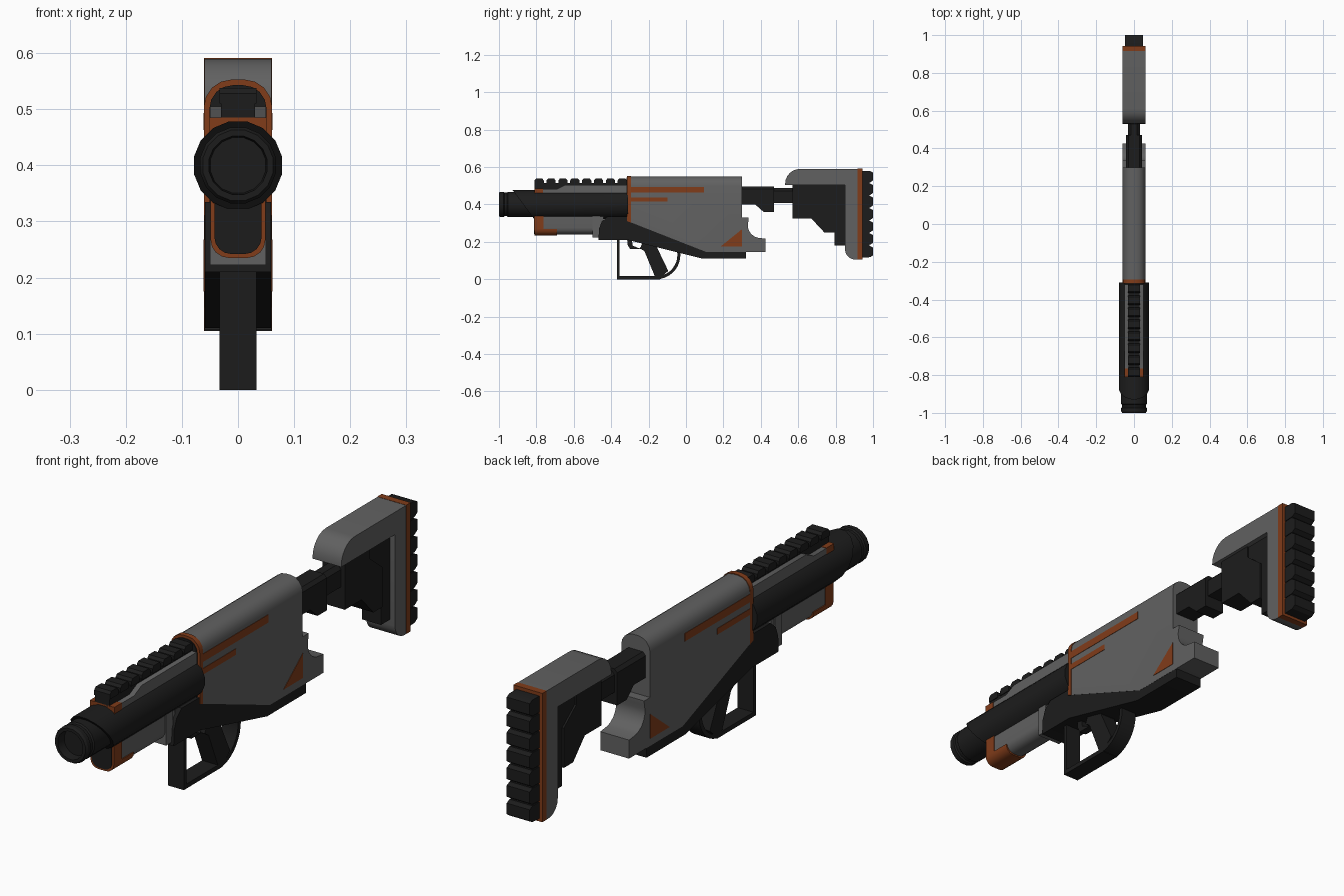
import bpy, bmesh, math
from mathutils import Vector

if "Cube" in bpy.data.objects:
    bpy.data.objects.remove(bpy.data.objects["Cube"])


def material(name, rgb):
    m = bpy.data.materials.new(name)
    m.diffuse_color = (*rgb, 1)
    m.use_nodes = True
    m.node_tree.nodes["Principled BSDF"].inputs["Base Color"].default_value = m.diffuse_color
    return m


GREY = material("grey", (0.12, 0.12, 0.12))
BLACK = material("black", (0.012, 0.012, 0.012))
ORANGE = material("orange", (0.22, 0.045, 0.01))


def finish(name, bm, mat):
    bmesh.ops.recalc_face_normals(bm, faces=bm.faces)
    me = bpy.data.meshes.new(name)
    bm.to_mesh(me)
    bm.free()
    me.materials.append(mat)
    me.polygons.foreach_set("use_smooth", [True] * len(me.polygons))
    me.set_sharp_from_angle(angle=math.radians(31))
    ob = bpy.data.objects.new(name, me)
    bpy.context.collection.objects.link(ob)
    return ob


def prism(name, pts, half, mat, x=0, round_z=None, r=0.04, seg=4):
    """Side profile (y, z) extruded across x; lengthwise edges at height round_z are rounded."""
    bm = bmesh.new()
    a = [bm.verts.new((x - half, y, z)) for y, z in pts]
    b = [bm.verts.new((x + half, y, z)) for y, z in pts]
    n = len(pts)
    bm.faces.new(a)
    bm.faces.new(b[::-1])
    for i in range(n):
        j = (i + 1) % n
        bm.faces.new((a[i], b[i], b[j], a[j]))
    bmesh.ops.recalc_face_normals(bm, faces=bm.faces)
    if round_z is not None:
        es = [e for e in bm.edges
              if all(abs(v.co.z - round_z) < 1e-4 for v in e.verts)
              and abs(e.verts[0].co.x - e.verts[1].co.x) < 1e-4]
        bmesh.ops.bevel(bm, geom=es, offset=r, segments=seg, profile=0.5, affect='EDGES')
    return finish(name, bm, mat)


def box(name, y0, y1, z0, z1, half, mat, **kw):
    return prism(name, [(y0, z0), (y1, z0), (y1, z1), (y0, z1)], half, mat, **kw)


def arc(cy, cz, r, a0, a1, n):
    return [(cy + r * math.cos(math.radians(a0 + (a1 - a0) * i / n)),
             cz + r * math.sin(math.radians(a0 + (a1 - a0) * i / n))) for i in range(n + 1)]


def lathe(name, prof, z, mat, sides=16, cut=None):
    """Profile of (radius, y) turned about the barrel axis, optionally cut by a plane."""
    bm = bmesh.new()
    rings = [[bm.verts.new((r * math.cos(t), y, z + r * math.sin(t)))
              for t in (2 * math.pi * (i + 0.5) / sides for i in range(sides))] for r, y in prof]
    for p, q in zip(rings, rings[1:]):
        for i in range(sides):
            j = (i + 1) % sides
            bm.faces.new((p[i], p[j], q[j], q[i]))
    bm.faces.new(rings[0])
    bm.faces.new(rings[-1])
    if cut:
        res = bmesh.ops.bisect_plane(bm, geom=bm.verts[:] + bm.edges[:] + bm.faces[:],
                                     plane_co=cut[0], plane_no=cut[1], clear_outer=True)
        bmesh.ops.holes_fill(bm, edges=[e for e in bm.edges if e.is_boundary], sides=0)
    return finish(name, bm, mat)


# Receiver with rounded top and scooped rear
scoop = arc(0.40, 0.29, 0.07, 160, 255, 6)
prism("receiver", [(-0.30, 0.55), (-0.30, 0.306), (0.105, 0.147), (0.425, 0.147), (0.425, 0.217)]
      + scoop[::-1] + [(0.335, 0.33), (0.30, 0.33), (0.30, 0.55)],
      0.06, GREY, round_z=0.55, r=0.05)
prism("receiver_rim", [(-0.315, 0.553), (-0.315, 0.311), (-0.295, 0.303), (-0.295, 0.553)],
      0.061, ORANGE, round_z=0.553, r=0.05)
box("receiver_front_plate", -0.319, -0.305, 0.32, 0.543, 0.051, BLACK, round_z=0.543, r=0.042)

# Orange side markings
for side, s in (("left", -1), ("right", 1)):
    x = s * 0.0595
    box("long_stripe_" + side, -0.295, 0.095, 0.463, 0.493, 0.002, ORANGE, x=x)
    box("short_stripe_" + side, -0.295, -0.10, 0.415, 0.438, 0.002, ORANGE, x=x)
    prism("triangle_mark_" + side, [(0.185, 0.175), (0.30, 0.175), (0.30, 0.268)], 0.002, ORANGE, x=x)

# Black lower frame
prism("lower_frame", [(-0.468, 0.21), (-0.31, 0.21), (0.09, 0.11), (0.32, 0.11), (0.32, 0.15),
                      (0.105, 0.15), (-0.29, 0.305), (-0.31, 0.335), (-0.42, 0.335),
                      (-0.45, 0.31), (-0.465, 0.27)], 0.0592, BLACK)

# Grip, guard and trigger
W = 0.033
box("guard_front", -0.37, -0.355, 0.0, 0.215, W, BLACK)
box("guard_bottom", -0.37, -0.14, 0.0, 0.017, W, BLACK)
prism("guard_rear_loop", arc(-0.16, 0.13, 0.13, -90, 12, 10) + arc(-0.16, 0.13, 0.114, 12, -90, 10),
      W, BLACK)
prism("grip", [(-0.225, 0.215), (-0.245, 0.165), (-0.222, 0.15), (-0.165, 0.012), (-0.13, 0.012),
               (-0.095, 0.045), (-0.155, 0.17), (-0.14, 0.20)], W, BLACK)
prism("trigger", [(-0.315, 0.215), (-0.29, 0.215), (-0.285, 0.18), (-0.25, 0.165), (-0.235, 0.18),
                  (-0.235, 0.162), (-0.30, 0.162), (-0.312, 0.185)], 0.015, BLACK)

# Barrel: slant-cut outer shroud and hollow muzzle
front = Vector((0, -0.87, 0.40))
lathe("barrel_shroud", [(0.08, -1.0), (0.08, -0.31)], 0.40, BLACK,
      cut=(front, Vector((0, -0.155, -0.115))))
lathe("muzzle", [(0.05, -0.80), (0.05, -0.96), (0.053, -1.0), (0.064, -1.0), (0.069, -0.992),
                 (0.069, -0.975), (0.064, -0.97), (0.064, -0.958), (0.069, -0.953),
                 (0.069, -0.78)], 0.40, BLACK)
lathe("bore_plug", [(0.052, -0.965), (0.052, -0.95)], 0.40, BLACK)

# Top handguard and sight rail
prism("upper_handguard", [(-0.79, 0.43), (-0.79, 0.483), (-0.69, 0.483), (-0.645, 0.505),
                          (-0.31, 0.505), (-0.31, 0.43)], 0.05, GREY)
box("upper_handguard_cap", -0.81, -0.765, 0.43, 0.485, 0.051, ORANGE)
box("rail_base", -0.81, -0.31, 0.48, 0.516, 0.03, BLACK)
for i in range(8):
    y = -0.81 + i * 0.0635
    prism(f"rail_tooth_{i + 1}", [(y, 0.51), (y, 0.528), (y + 0.008, 0.538), (y + 0.042, 0.538),
                                  (y + 0.05, 0.528), (y + 0.05, 0.51)], 0.033, BLACK)

# Lower handguard
box("lower_handguard", -0.80, -0.44, 0.24, 0.36, 0.046, GREY, round_z=0.24, r=0.035)
box("handguard_collar", -0.50, -0.46, 0.222, 0.34, 0.05, GREY)
prism("lower_handguard_cap", [(-0.81, 0.36), (-0.81, 0.235), (-0.69, 0.235), (-0.69, 0.27),
                              (-0.762, 0.27), (-0.762, 0.36)], 0.049, ORANGE, round_z=0.235, r=0.033)
box("lower_handguard_front_plate", -0.813, -0.80, 0.242, 0.36, 0.042, BLACK, round_z=0.242, r=0.03)

# Stock connection
prism("stock_mount", [(0.28, 0.495), (0.47, 0.495), (0.47, 0.36), (0.415, 0.36), (0.37, 0.40),
                      (0.28, 0.40)], 0.042, BLACK, round_z=0.495, r=0.012, seg=1)
box("buffer_tube", 0.45, 0.60, 0.407, 0.488, 0.031, BLACK, round_z=0.488, r=0.015, seg=1)

# Stock: black core, grey shell, orange plate, ribbed pad
prism("stock_core", [(0.57, 0.51), (0.57, 0.325), (0.67, 0.325), (0.74, 0.25), (0.795, 0.25),
                     (0.795, 0.18), (0.86, 0.18), (0.86, 0.51)], 0.04, BLACK)
prism("stock_brace", [(0.57, 0.505), (0.57, 0.325), (0.67, 0.325), (0.74, 0.25), (0.795, 0.25),
                      (0.795, 0.40), (0.72, 0.46), (0.72, 0.505)], 0.047, BLACK)
prism("stock_shell", arc(0.61, 0.51, 0.08, 180, 90, 6) + [(0.918, 0.59), (0.918, 0.105)]
      + arc(0.905, 0.16, 0.055, 270, 180, 5) + [(0.85, 0.505), (0.53, 0.505)], 0.06, GREY)
box("stock_plate", 0.917, 0.943, 0.105, 0.591, 0.0605, ORANGE)
box("butt_pad_base", 0.94, 0.982, 0.12, 0.576, 0.045, BLACK)
for i in range(7):
    z = 0.116 + i * 0.0667
    prism(f"butt_pad_rib_{i + 1}", [(0.942, z), (0.985, z + 0.002), (1.0, z + 0.012),
                                    (1.0, z + 0.054), (0.985, z + 0.062), (0.942, z + 0.062)],
          0.048, BLACK)
